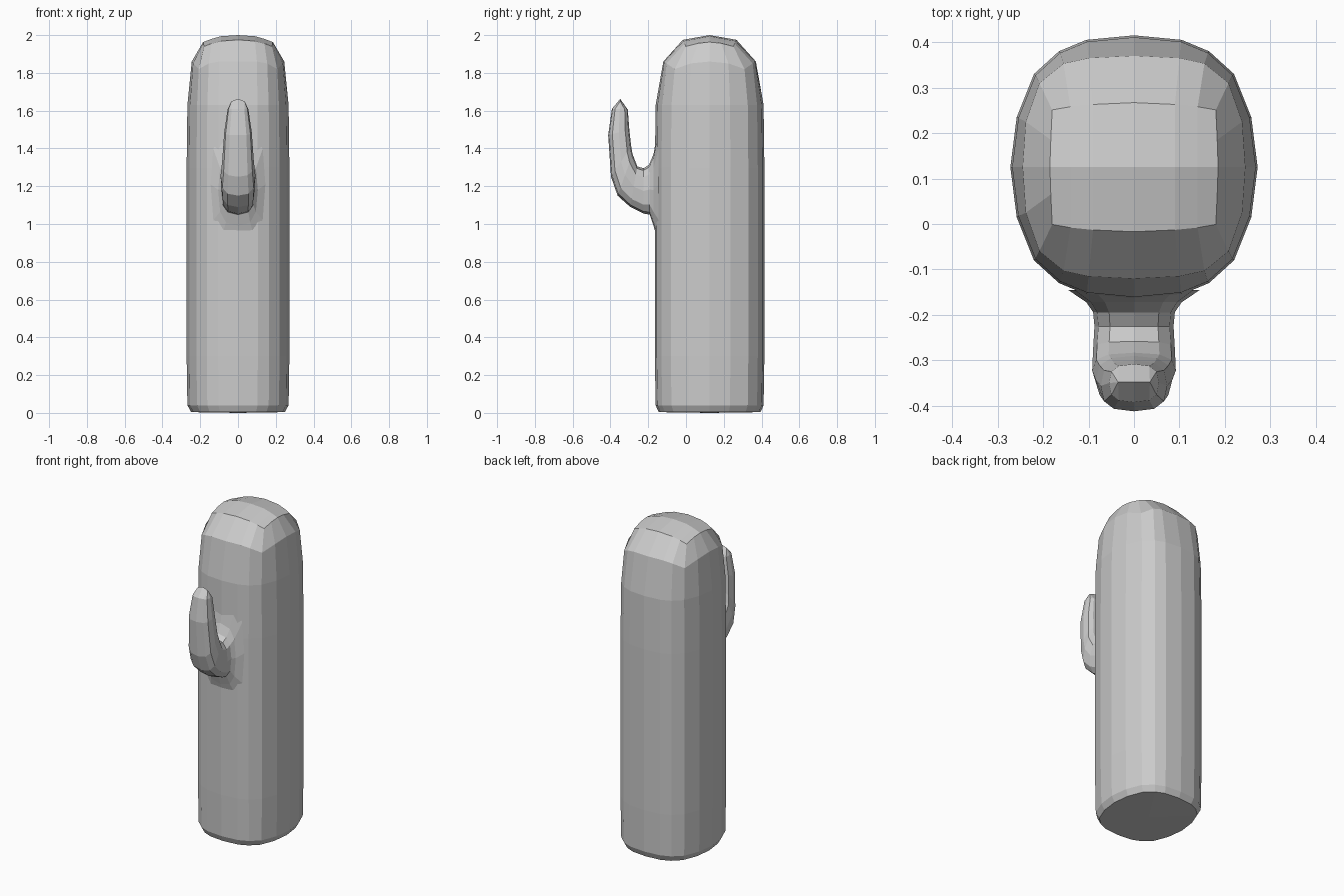
import bpy, bmesh
from math import cos, sin, pi, copysign

if "Cube" in bpy.data.objects:
    bpy.data.objects.remove(bpy.data.objects["Cube"])

CY = 0.125  # trunk centre in y


def make_object(name, bm):
    bmesh.ops.recalc_face_normals(bm, faces=bm.faces)
    me = bpy.data.meshes.new(name)
    bm.to_mesh(me)
    bm.free()
    ob = bpy.data.objects.new(name, me)
    bpy.context.collection.objects.link(ob)
    return ob


def bridge(bm, a, b):
    n = len(a)
    for i in range(n):
        j = (i + 1) % n
        bm.faces.new((a[i], a[j], b[j], b[i]))


def trunk_ring(bm, quarter):
    """Mirror six quarter points (x, y, z) into a closed 20-sided ring."""
    q = quarter
    pts = [(x, y, z) for x, y, z in q]
    pts += [(x, -y, z) for x, y, z in q[-2::-1]]
    pts += [(-x, -y, z) for x, y, z in q[1:]]
    pts += [(-x, y, z) for x, y, z in q[-2:0:-1]]
    return [bm.verts.new((x, CY + y, z)) for x, y, z in pts]


# Trunk: rounded-square column with a softly ridged top
full = [(0, .29), (.105, .28), (.165, .255), (.22, .205), (.258, .11), (.272, 0)]
shoulder = [(0, .245, 1.86), (.1, .24, 1.86), (.155, .228, 1.85),
            (.208, .185, 1.82), (.238, .1, 1.85), (.245, 0, 1.86)]
crown = [(0, .142, 1.975), (.09, .138, 1.968), (.14, .133, 1.955),
         (.18, .126, 1.94), (.183, .06, 1.957), (.185, 0, 1.963)]
levels = [[(x * .91, y * .93, 0.004) for x, y in full]]
for z, s in ((.04, .985), (.3, 1), (1.3, 1), (1.63, .985)):
    levels.append([(x * s, y * s, z) for x, y in full])
levels += [shoulder, crown]

bm = bmesh.new()
rings = [trunk_ring(bm, q) for q in levels]
for a, b in zip(rings, rings[1:]):
    bridge(bm, a, b)
base = bm.verts.new((0, CY, 0))
for i in range(20):
    bm.faces.new((rings[0][i], rings[0][(i + 1) % 20], base))

# Trunk crown: two strips meeting on a ridge along x
top = rings[-1]
ridge = [bm.verts.new((x, CY, z)) for x, z in
         ((-.14, 1.98), (-.09, 1.994), (0, 2), (.09, 1.994), (.14, 1.98))]
for row in ([top[i % 20] for i in range(17, 24)], [top[i] for i in range(13, 6, -1)]):
    for i in range(4):
        bm.faces.new((row[i + 1], row[i + 2], ridge[i + 1], ridge[i]))
for end, near, corners in ((top[5], ridge[4], (2, 3, 4, 6, 7, 8)),
                           (top[15], ridge[0], (18, 17, 16, 14, 13, 12))):
    c = [top[k] for k in corners]
    bm.faces.new((c[0], c[1], c[2], end, near))
    bm.faces.new((near, end, c[3], c[4], c[5]))
make_object("trunk", bm)

# Arm: each station is outer (y, z), inner (y, z), half width
stations = [
    ((-.145, .90), (-.145, 1.52), .145),
    ((-.172, .99), (-.172, 1.37), .105),
    ((-.192, 1.05), (-.195, 1.315), .09),
    ((-.225, 1.055), (-.225, 1.295), .087),
    ((-.295, 1.09), (-.258, 1.305), .09),
    ((-.362, 1.15), (-.283, 1.37), .092),
    ((-.397, 1.25), (-.290, 1.41), .084),
    ((-.412, 1.47), (-.300, 1.50), .073),
    ((-.392, 1.61), (-.308, 1.605), .055),
]


def arm_ring(bm, outer, inner, w, n=12):
    my, mz = (outer[0] + inner[0]) / 2, (outer[1] + inner[1]) / 2
    hy, hz = (outer[0] - inner[0]) / 2, (outer[1] - inner[1]) / 2
    ring = []
    for i in range(n):
        c, s = cos(2 * pi * i / n), sin(2 * pi * i / n)
        c, s = (copysign(abs(v) ** .72, v) if abs(v) > 1e-6 else 0 for v in (c, s))
        ring.append(bm.verts.new((w * s, my + hy * c, mz + hz * c)))
    return ring


bm = bmesh.new()
rings = [arm_ring(bm, *st) for st in stations]
for a, b in zip(rings, rings[1:]):
    bridge(bm, a, b)
bm.faces.new(rings[0])

# Arm tip: a short ridge across x
n = 12
tip = [bm.verts.new((x, -.348, z)) for x, z in ((.035, 1.65), (0, 1.662), (-.035, 1.65))]
r = rings[-1]
for i in range(n):
    j = (i + 1) % n
    a = 0 if 1 <= i <= 5 else 2 if 7 <= i <= 11 else 1
    b = 0 if 1 <= j <= 5 else 2 if 7 <= j <= 11 else 1
    bm.faces.new((r[i], r[j], tip[b], tip[a]) if a != b else (r[i], r[j], tip[a]))
make_object("arm", bm)
